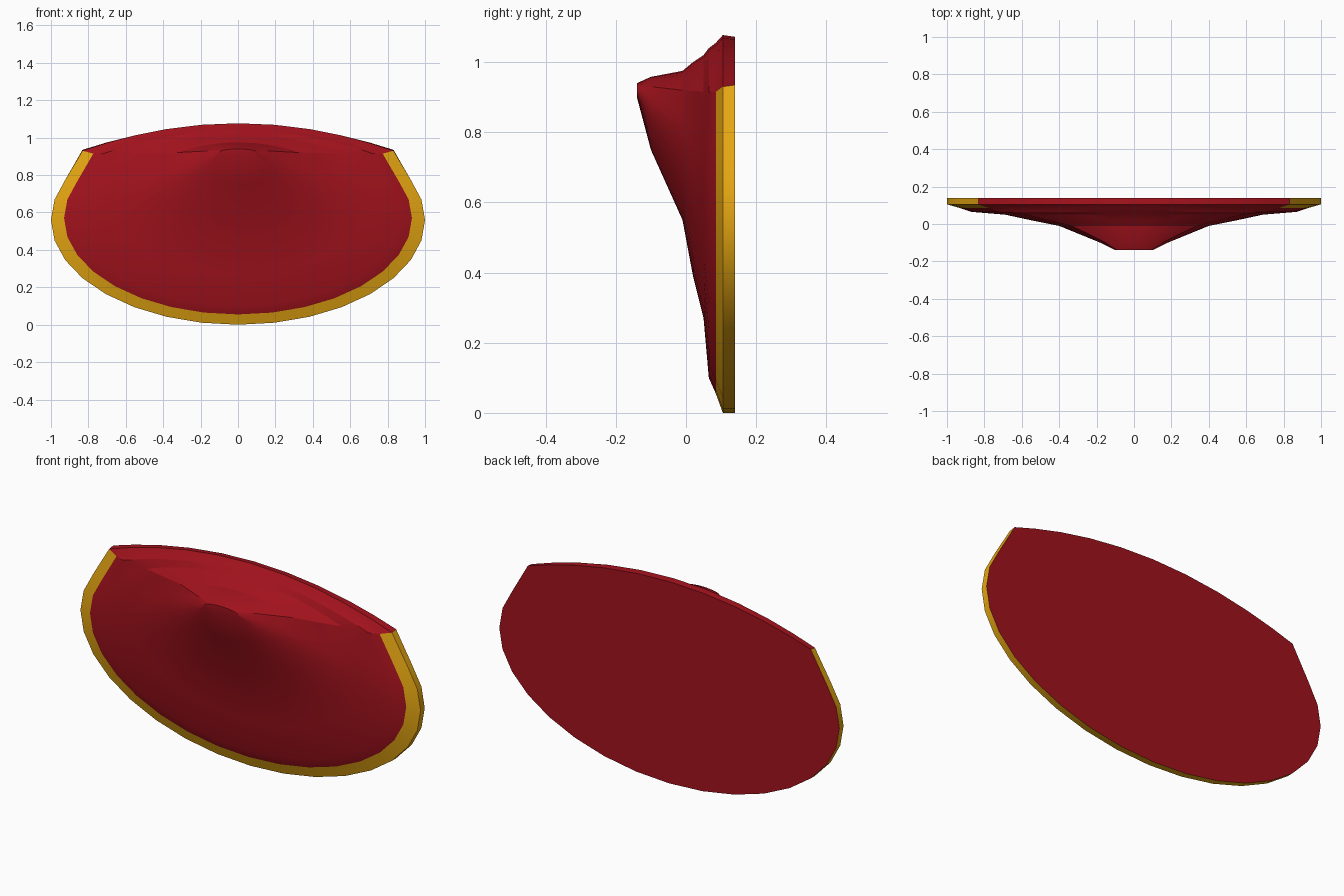
import bpy, bmesh
from math import sin, cos, pi, radians

if "Cube" in bpy.data.objects:
    bpy.data.objects.remove(bpy.data.objects["Cube"])

N = 32                  # sides of each outline
C0, C1 = 11, 21         # outline indices of the two top corners

# Rings from back to front: y, half width, bottom z, widest z, corner z, top z
RINGS = [
    (0.14, 1.00, 0.00, 0.56, 0.935, 1.072),
    (0.105, 1.00, 0.00, 0.56, 0.930, 1.077),
    (0.085, 0.93, 0.055, 0.57, 0.915, 1.055),
    (0.065, 0.87, 0.10, 0.58, 0.914, 1.04),
    (0.05, 0.69, 0.27, 0.645, 0.915, 1.02),
    (0.02, 0.55, 0.39, 0.695, 0.917, 1.00),
    (-0.01, 0.40, 0.55, 0.765, 0.92, 0.975),
    (-0.10, 0.18, 0.75, 0.865, 0.93, 0.958),
    (-0.14, 0.10, 0.90, 0.92, 0.932, 0.94),
]


def outline(y, w, bottom, mid, corner, top):
    """Elliptical lower outline closed by a shallow arc between the corners."""
    pts = []
    for k in range(N):
        a = 2 * pi * k / N
        x = w * sin(a)
        if C0 <= k <= C1:
            t = x / (w * sin(2 * pi * C0 / N))
            z = corner + (top - corner) * (1 - t * t)
        else:
            z = mid - (mid - bottom) * cos(a)
        pts.append((x, y, z))
    return pts


def material(name, rgb):
    m = bpy.data.materials.new(name)
    m.diffuse_color = (*rgb, 1)
    m.use_nodes = True
    m.node_tree.nodes["Principled BSDF"].inputs["Base Color"].default_value = m.diffuse_color
    return m


def build(name, mat, wanted, caps):
    """Skin the wanted (ring, side) quads, optionally capping both ends."""
    bm = bmesh.new()
    rows = [[bm.verts.new(p) for p in outline(*r)] for r in RINGS]
    for i in range(len(rows) - 1):
        for k in range(N):
            if wanted(i, k):
                n = (k + 1) % N
                bm.faces.new((rows[i][n], rows[i][k], rows[i + 1][k], rows[i + 1][n]))
    if caps:
        bm.faces.new(rows[0])
        bm.faces.new(rows[-1][::-1])
    # orient each face away from the middle of the model
    bm.normal_update()
    for f in bm.faces:
        c = f.calc_center_median()
        if f.normal.dot((c.x, c.y - 0.12, c.z - 0.6)) < 0:
            f.normal_flip()
    bmesh.ops.delete(bm, geom=[v for v in bm.verts if not v.link_faces], context='VERTS')
    me = bpy.data.meshes.new(name)
    bm.to_mesh(me)
    bm.free()
    me.materials.append(mat)
    ob = bpy.data.objects.new(name, me)
    bpy.context.collection.objects.link(ob)
    bpy.ops.object.select_all(action='DESELECT')
    ob.select_set(True)
    bpy.context.view_layer.objects.active = ob
    bpy.ops.object.shade_smooth_by_angle(angle=radians(20))
    return ob


def is_rim(i, k):
    return i < 2 and not C0 <= k < C1


# Red domed body with its flat back and top edge
build("shield_body", material("red", (0.36, 0.006, 0.012)),
      lambda i, k: not is_rim(i, k), True)
# Gold border around the sides and bottom
build("gold_rim", material("gold", (0.78, 0.38, 0.006)), is_rim, False)
